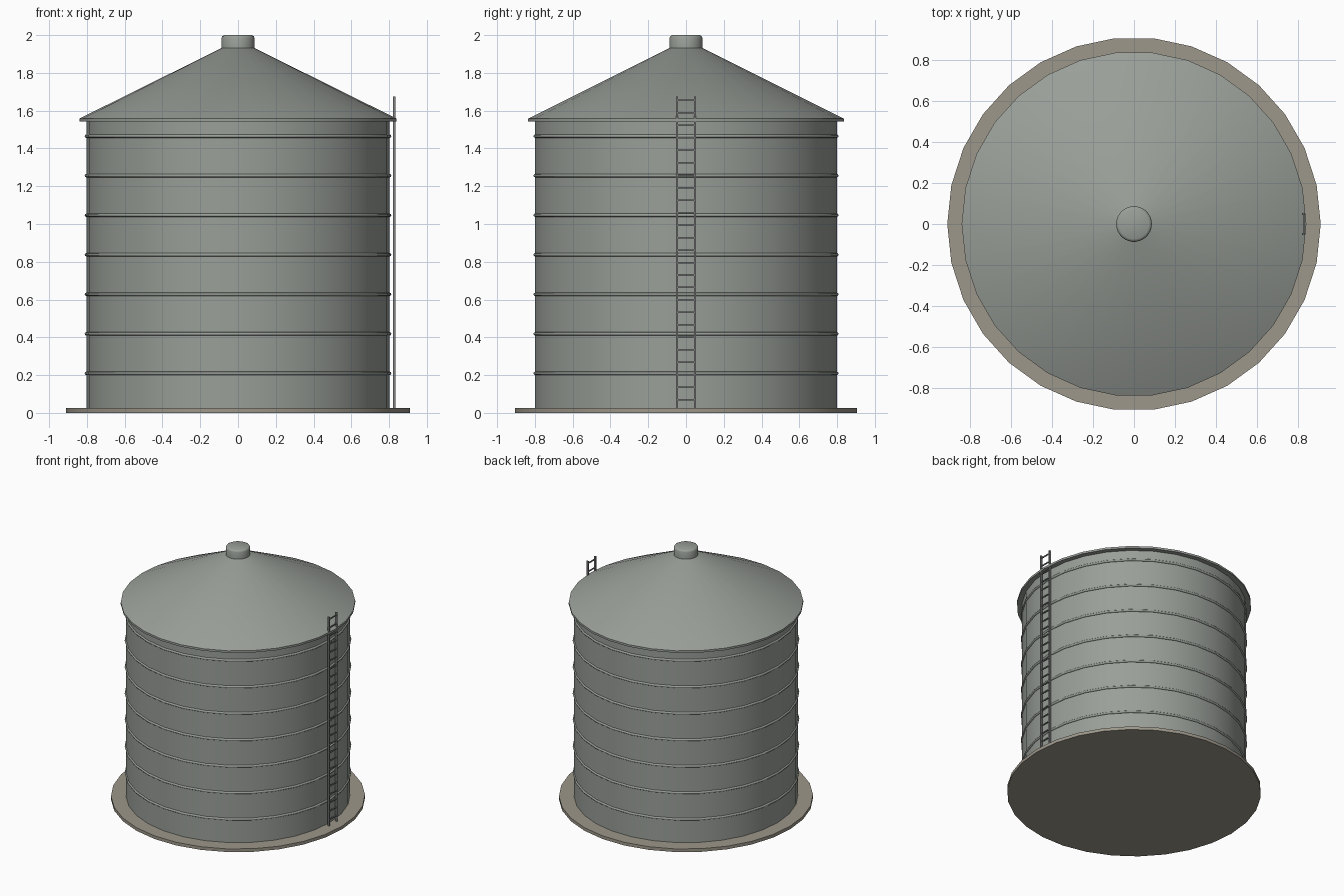
import bpy, bmesh, math

if "Cube" in bpy.data.objects:
    bpy.data.objects.remove(bpy.data.objects["Cube"])

SIDES = 30


def material(name, rgb):
    m = bpy.data.materials.new(name)
    m.diffuse_color = (*rgb, 1)
    m.use_nodes = True
    m.node_tree.nodes["Principled BSDF"].inputs["Base Color"].default_value = m.diffuse_color
    return m


STEEL = material("galvanised_steel", (0.32, 0.345, 0.315))
CONCRETE = material("concrete", (0.335, 0.31, 0.255))
DARK = material("dark_steel", (0.22, 0.23, 0.22))


def finish(bm, name, mat, smooth_angle=None):
    bmesh.ops.recalc_face_normals(bm, faces=bm.faces)
    me = bpy.data.meshes.new(name)
    bm.to_mesh(me)
    bm.free()
    me.materials.append(mat)
    ob = bpy.data.objects.new(name, me)
    bpy.context.collection.objects.link(ob)
    if smooth_angle:
        bpy.ops.object.select_all(action='DESELECT')
        ob.select_set(True)
        bpy.context.view_layer.objects.active = ob
        bpy.ops.object.shade_smooth_by_angle(angle=math.radians(smooth_angle))
    return ob


def lathe(name, profile, mat, closed=False, sides=SIDES, smooth_angle=30):
    """Revolve an (r, z) profile; open profiles are capped at both ends."""
    bm = bmesh.new()
    rings = []
    for r, z in profile:
        rings.append([bm.verts.new((r * math.cos(a), r * math.sin(a), z))
                      for a in (2 * math.pi * i / sides for i in range(sides))])
    pairs = list(zip(rings, rings[1:]))
    if closed:
        pairs.append((rings[-1], rings[0]))
    else:
        bm.faces.new(rings[0])
        bm.faces.new(rings[-1])
    for lo, hi in pairs:
        for i in range(sides):
            j = (i + 1) % sides
            bm.faces.new((lo[i], lo[j], hi[j], hi[i]))
    return finish(bm, name, mat, smooth_angle)


def box(bm, centre, size):
    verts = bmesh.ops.create_cube(bm, size=1)["verts"]
    bmesh.ops.scale(bm, vec=size, verts=verts)
    bmesh.ops.translate(bm, vec=centre, verts=verts)


# Foundation slab, tank wall, conical roof and vent cap
lathe("foundation", [(0.91, 0), (0.91, 0.025)], CONCRETE)
lathe("tank_wall", [(0.803, 0.02), (0.803, 1.55)], STEEL)
lathe("roof", [(0.84, 1.542), (0.84, 1.558), (0.08, 1.935)], STEEL)
lathe("vent_cap", [(0.087, 1.93), (0.087, 1.986), (0.083, 1.995), (0.073, 2.0)],
      STEEL, smooth_angle=50)

# Stiffening hoops around the wall
for k in range(1, 8):
    hoop = [(0.803 + 0.009 * math.cos(t), 0.2093 * k + 0.009 * math.sin(t))
            for t in (math.tau * i / 8 for i in range(8))]
    lathe(f"hoop_{k}", hoop, STEEL, closed=True, smooth_angle=60)

# Ladder on the right side
bm = bmesh.new()
for s in (-1, 1):
    box(bm, (0.827, s * 0.048, 0.85), (0.015, 0.01, 1.65))
for k in range(25):
    box(bm, (0.827, 0, 0.07 + 0.066 * k), (0.008, 0.09, 0.008))
finish(bm, "ladder", DARK)
